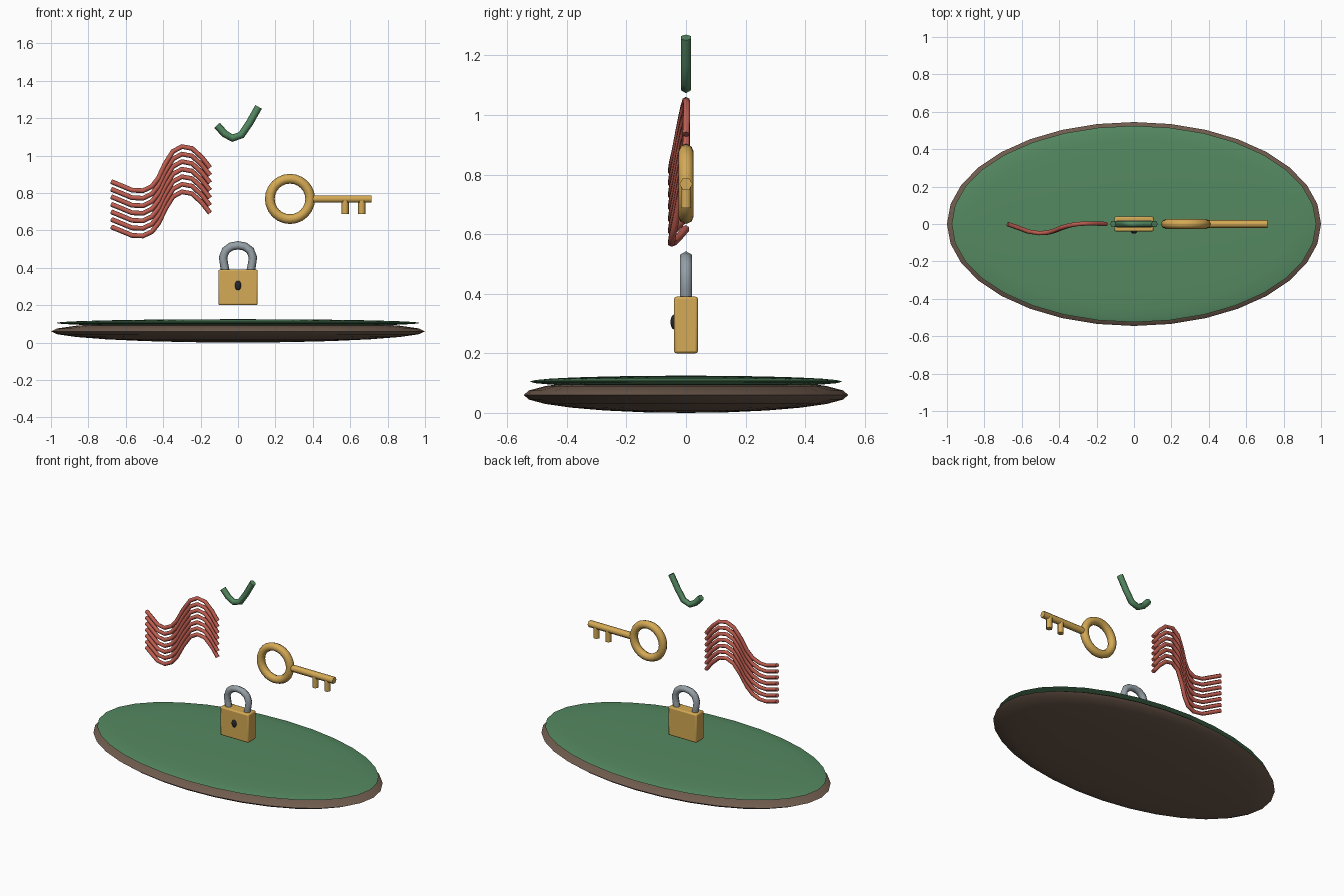
import bpy, bmesh, math
from mathutils import Vector

if "Cube" in bpy.data.objects:
    bpy.data.objects.remove(bpy.data.objects["Cube"])


def material(name, rgb):
    m = bpy.data.materials.new(name)
    m.diffuse_color = (*rgb, 1)
    m.use_nodes = True
    m.node_tree.nodes["Principled BSDF"].inputs["Base Color"].default_value = m.diffuse_color
    return m


GREEN = material("felt green", (0.09, 0.25, 0.12))
BROWN = material("dark wood", (0.16, 0.105, 0.075))
RED = material("coral red", (0.52, 0.11, 0.08))
GOLD = material("brass", (0.66, 0.40, 0.09))
STEEL = material("steel", (0.30, 0.35, 0.38))
DARK = material("dark hole", (0.02, 0.02, 0.025))


def finish(ob, name, mat, angle=60):
    ob.name = name
    ob.data.materials.append(mat)
    bpy.ops.object.select_all(action='DESELECT')
    ob.select_set(True)
    bpy.context.view_layer.objects.active = ob
    bpy.ops.object.shade_smooth_by_angle(angle=math.radians(angle))
    return ob


def ellipsoid(name, loc, size, mat, segs=32, rings=12):
    bpy.ops.mesh.primitive_uv_sphere_add(segments=segs, ring_count=rings, radius=1, location=loc)
    ob = bpy.context.object
    ob.scale = size
    bpy.ops.object.transform_apply(location=False, rotation=False, scale=True)
    return finish(ob, name, mat)


def tube(name, pts, r, mat, sides=6, phase=0.0):
    """Capped tube along a path lying roughly in the XZ plane."""
    pts = [Vector(p) for p in pts]
    bm = bmesh.new()
    rings = []
    for i, p in enumerate(pts):
        t = (pts[min(i + 1, len(pts) - 1)] - pts[max(i - 1, 0)]).normalized()
        u = t.cross(Vector((0, 1, 0))).normalized()
        v = t.cross(u)
        ring = []
        for k in range(sides):
            a = phase + 2 * math.pi * k / sides
            ring.append(bm.verts.new(p + r * (math.cos(a) * u + math.sin(a) * v)))
        rings.append(ring)
    for a, b in zip(rings, rings[1:]):
        for k in range(sides):
            n = (k + 1) % sides
            bm.faces.new((a[k], a[n], b[n], b[k]))
    bm.faces.new(rings[0])
    bm.faces.new(rings[-1])
    bmesh.ops.recalc_face_normals(bm, faces=bm.faces)
    me = bpy.data.meshes.new(name)
    bm.to_mesh(me)
    bm.free()
    ob = bpy.data.objects.new(name, me)
    bpy.context.collection.objects.link(ob)
    return finish(ob, name, mat, 65)


# Oval base with green top
ellipsoid("base_rim", (0, 0, 0.06), (1, 0.545, 0.06), BROWN)
ellipsoid("base_top", (0, 0, 0.105), (0.975, 0.525, 0.02), GREEN)

# Padlock
bpy.ops.mesh.primitive_cube_add(size=1, location=(0, 0, 0.295))
body = bpy.context.object
body.scale = (0.21, 0.08, 0.19)
bpy.ops.object.transform_apply(location=False, rotation=False, scale=True)
bevel = body.modifiers.new("bevel", 'BEVEL')
bevel.width = 0.008
bevel.segments = 2
finish(body, "padlock_body", GOLD, 40)
ellipsoid("keyhole", (0, -0.04, 0.305), (0.017, 0.012, 0.025), DARK, 12, 8)
half = [(-0.067, 0.38), (-0.074, 0.415), (-0.08, 0.455), (-0.066, 0.492), (-0.036, 0.514)]
arch = half + [(0, 0.52)] + [(-x, z) for x, z in reversed(half)]
tube("padlock_shackle", [(x, 0, z) for x, z in arch], 0.0225, STEEL)

# Key
bpy.ops.mesh.primitive_torus_add(major_segments=24, minor_segments=8, major_radius=0.108,
                                 minor_radius=0.026, location=(0.278, 0, 0.768),
                                 rotation=(math.pi / 2, 0, 0))
finish(bpy.context.object, "key_bow", GOLD)
tube("key_shaft", [(0.39, 0, 0.768), (0.713, 0, 0.768)], 0.022, GOLD, phase=math.pi / 6)
for i, x in enumerate((0.573, 0.662)):
    tube(f"key_tooth_{i + 1}", [(x, 0, 0.765), (x, 0, 0.687)], 0.02, GOLD)

# Check mark
check = [(-0.112, 1.162), (-0.072, 1.117), (-0.03, 1.093), (0.018, 1.11), (0.062, 1.175), (0.11, 1.26)]
tube("check_mark", [(x, 0, z) for x, z in check], 0.02, GREEN)

# Stack of seven wavy strands
wave = [(-0.676, 0, 0.86), (-0.62, -0.02, 0.837), (-0.567, -0.04, 0.815), (-0.508, -0.049, 0.812),
        (-0.46, -0.046, 0.835), (-0.425, -0.036, 0.88), (-0.39, -0.022, 0.955), (-0.348, -0.008, 1.022),
        (-0.30, 0, 1.048), (-0.246, 0.003, 1.038), (-0.193, 0.002, 0.99), (-0.15, 0, 0.935)]
for i in range(7):
    tube(f"wave_strand_{i + 1}", [(x, y, z - 0.0403 * i) for x, y, z in wave], 0.013, RED)
